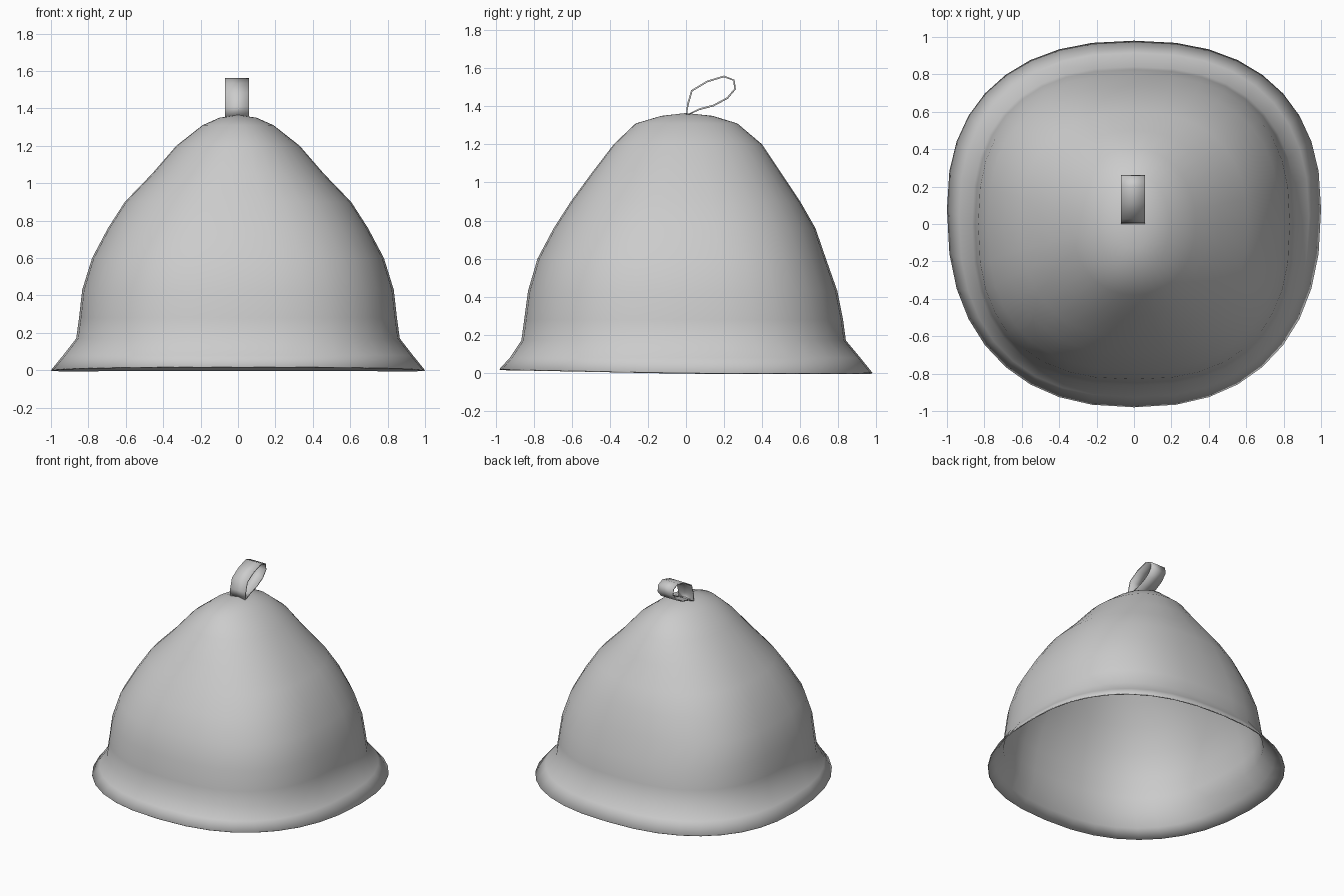
import bpy
import math

cube = bpy.data.objects.get("Cube")
if cube:
    bpy.data.objects.remove(cube, do_unlink=True)

# One grey felt material
felt = bpy.data.materials.new("grey felt")
felt.use_nodes = True
GREY = (0.6, 0.6, 0.6, 1)
felt.diffuse_color = GREY
felt.node_tree.nodes["Principled BSDF"].inputs["Base Color"].default_value = GREY


def make_object(name, verts, faces, thickness, sharp_angle):
    mesh = bpy.data.meshes.new(name)
    mesh.from_pydata(verts, [], faces)
    mesh.materials.append(felt)
    obj = bpy.data.objects.new(name, mesh)
    bpy.context.collection.objects.link(obj)
    solid = obj.modifiers.new("thickness", "SOLIDIFY")
    solid.thickness = thickness
    solid.offset = -1
    bpy.ops.object.select_all(action="DESELECT")
    obj.select_set(True)
    bpy.context.view_layer.objects.active = obj
    bpy.ops.object.shade_smooth_by_angle(angle=math.radians(sharp_angle))
    return obj


def bent(value, power):
    return math.copysign(abs(value) ** power, value)


# Hat body rings: height, half width, front y, back y, centre y, squareness
RINGS = [
    (0, 1.0, -.98, .98, .08, 2.35),
    (.08, .935, -.925, .915, .04, 2.4),
    (.17, .865, -.865, .84, 0, 2.5),
    (.28, .85, -.85, .825, 0, 2.5),
    (.43, .833, -.83, .795, 0, 2.5),
    (.6, .78, -.78, .735, 0, 2.5),
    (.76, .695, -.695, .68, 0, 2.4),
    (.9, .605, -.605, .6, 0, 2.35),
    (1.05, .46, -.495, .5, 0, 2.2),
    (1.2, .33, -.38, .4, 0, 2.1),
    (1.31, .19, -.265, .27, 0, 2),
    (1.35, .1, -.13, .14, 0, 2),
]
SIDES = 36

verts = []
for z, half, front, back, mid, square in RINGS:
    for i in range(SIDES):
        a = math.tau * i / SIDES
        s = bent(math.sin(a), 2 / square)
        y = mid + s * (back - mid if s > 0 else mid - front)
        lift = 0.02 * max(0, -y) if z == 0 else 0
        verts.append((half * bent(math.cos(a), 2 / square), y, z + lift))

faces = []
for r in range(len(RINGS) - 1):
    for i in range(SIDES):
        j = (i + 1) % SIDES
        a, b = r * SIDES, (r + 1) * SIDES
        faces.append((a + i, a + j, b + j, b + i))

# Closing fan at the crown
top = len(verts)
verts.append((0, 0, 1.365))
last = (len(RINGS) - 1) * SIDES
faces += [(last + i, last + (i + 1) % SIDES, top) for i in range(SIDES)]
make_object("hat_body", verts, faces, 0.008, 60)

# Hanging loop: a ribbon bent backwards over the crown
LOOP = [(0, 1.35), (.005, 1.41), (.027, 1.485), (.11, 1.535), (.2, 1.562),
        (.255, 1.54), (.262, 1.49), (.22, 1.44), (.145, 1.4), (.07, 1.38)]
count = len(LOOP)
ribbon = [(x, y, z) for y, z in LOOP for x in (-.07, .06)]
bands = []
for i in range(count):
    j = (i + 1) % count
    bands.append((2 * i, 2 * i + 1, 2 * j + 1, 2 * j))
make_object("hanging_loop", ribbon, bands, 0.009, 60)
